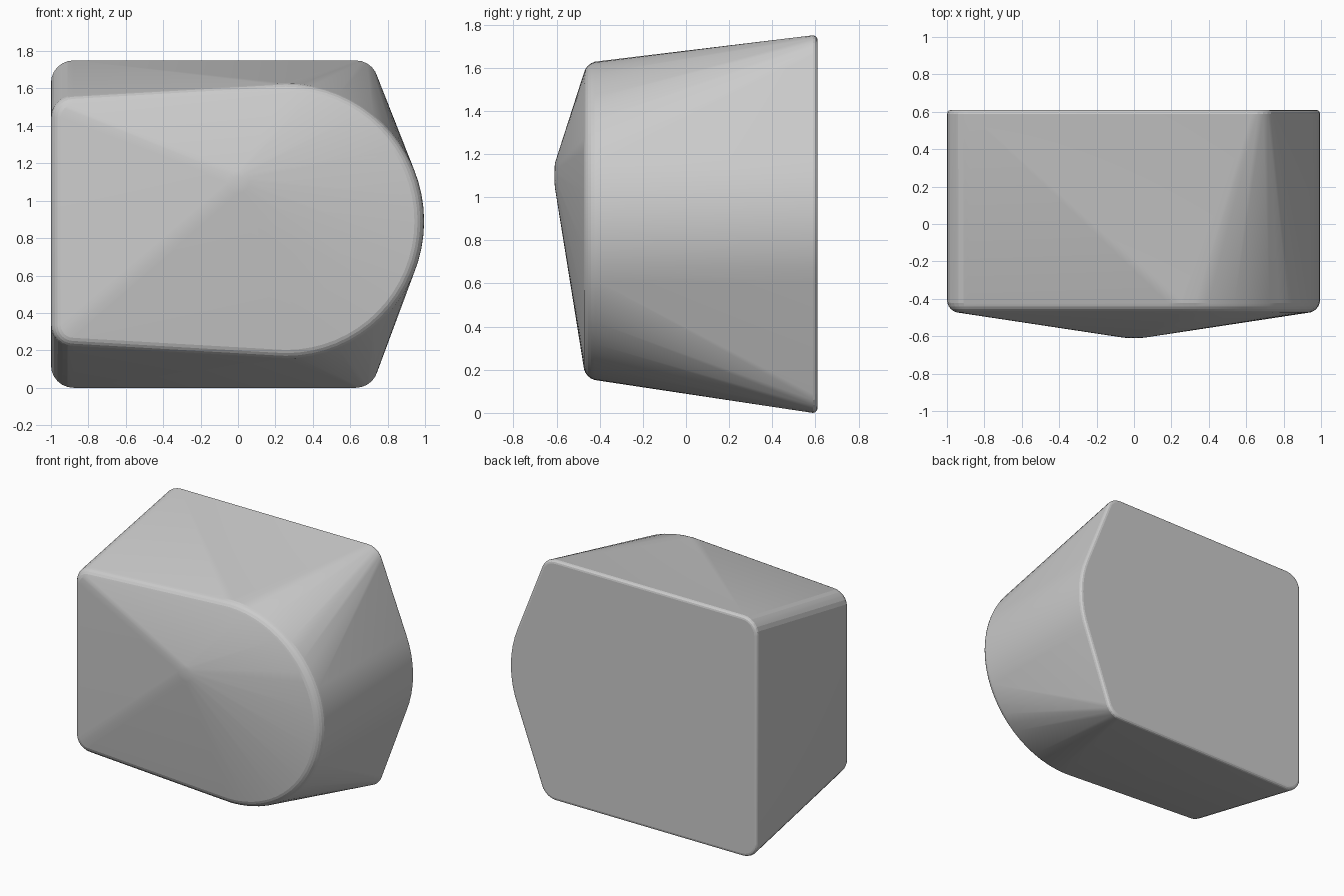
import bpy, bmesh, math

if "Cube" in bpy.data.objects:
    bpy.data.objects.remove(bpy.data.objects["Cube"])

bm = bmesh.new()


def circle(x, z, r, y, n):
    for i in range(n):
        a = 2 * math.pi * i / n
        bm.verts.new((x + r * math.cos(a), y, z + r * math.sin(a)))


def outline(circles, y, inset):
    for x, z, r in circles:
        circle(x, z, r - inset, y, 64 if r > 0.5 else 24)


MID = 0.875
nose = (0.255, 0.89, 0.74)
# D-shaped front and six-sided back, each described by its corner circles
front = [nose, (-0.88, 1.445, 0.12), (-0.88, 0.335, 0.12)]
back = [nose] + [(x, z, 0.12) for x in (-0.88, 0.63) for z in (0.12, 1.63)]

# rounded front rim
for i in range(7):
    a = math.pi / 2 * i / 6
    outline(front, -0.405 - 0.07 * math.sin(a), 0.07 * (1 - math.cos(a)))

# narrow rounded back rim
for i in range(4):
    a = math.pi / 2 * i / 3
    outline(back, 0.588 + 0.022 * math.sin(a), 0.022 * (1 - math.cos(a)))

# blunt peak on the front
circle(0.0, 1.1, 0.06, -0.607, 16)
circle(0.0, 1.1, 0.03, -0.61, 16)

# stretch one skin over all outlines
hull = bmesh.ops.convex_hull(bm, input=bm.verts[:])
bmesh.ops.delete(bm, geom=[v for v in bm.verts if not v.link_faces], context='VERTS')
bmesh.ops.dissolve_limit(bm, angle_limit=math.radians(0.3), verts=bm.verts[:], edges=bm.edges[:])
bmesh.ops.recalc_face_normals(bm, faces=bm.faces[:])

mesh = bpy.data.meshes.new("rounded_block")
bm.to_mesh(mesh)
bm.free()
block = bpy.data.objects.new("rounded_block", mesh)
bpy.context.collection.objects.link(block)
bpy.context.view_layer.objects.active = block
block.select_set(True)
bpy.ops.object.shade_smooth_by_angle(angle=math.radians(12))
